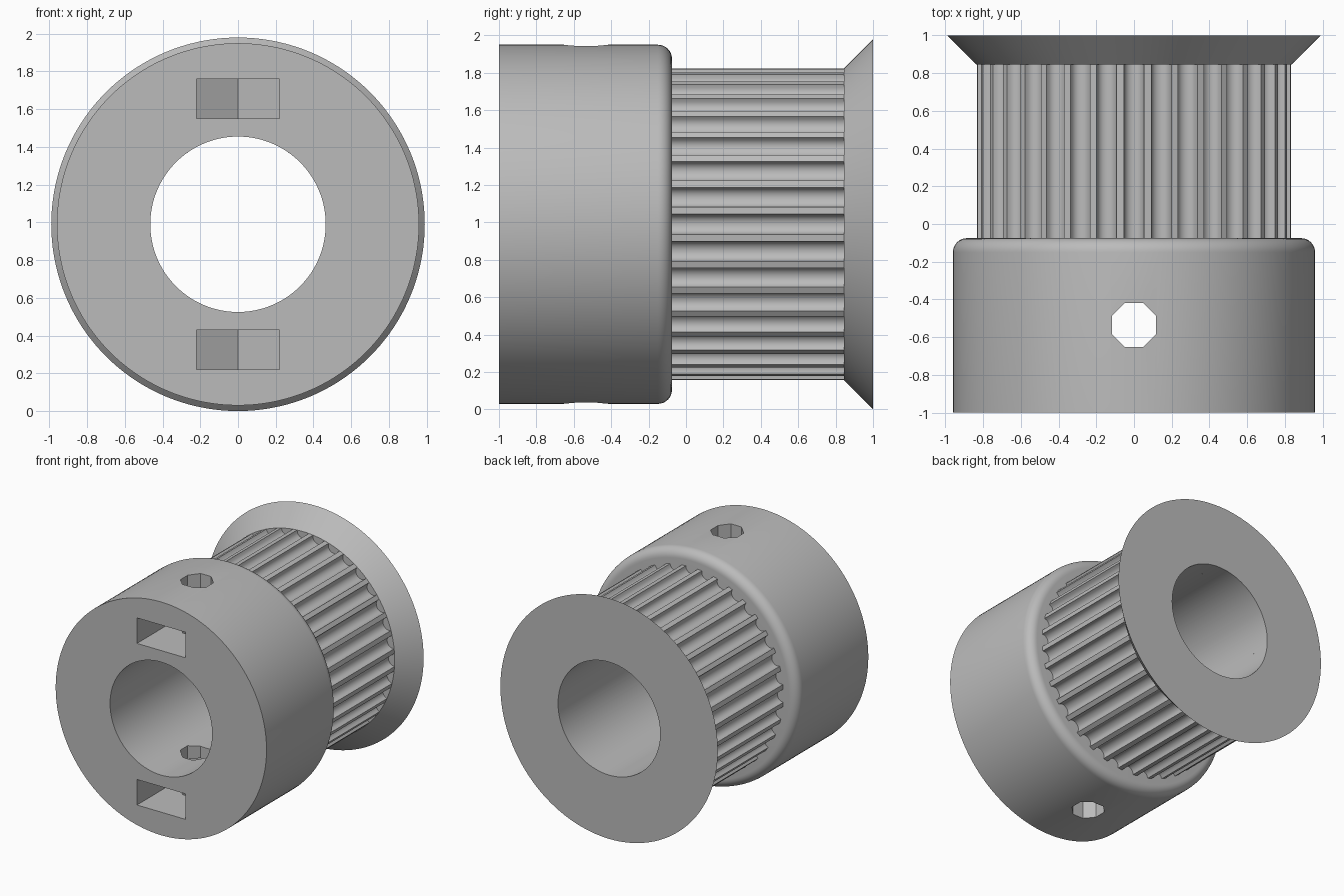
import bpy, bmesh, math
from mathutils import Vector

cube = bpy.data.objects.get("Cube")
if cube:
    bpy.data.objects.remove(cube, do_unlink=True)

CZ = 0.99          # height of the shaft axis
BORE = 0.465
TIP = 0.835        # tooth tip radius
TEETH = 36
SEG = 144

grey = bpy.data.materials.new("plain grey")
grey.use_nodes = True
grey.diffuse_color = (0.5, 0.5, 0.5, 1)
grey.node_tree.nodes["Principled BSDF"].inputs["Base Color"].default_value = (0.5, 0.5, 0.5, 1)


def finish(name, bm):
    bmesh.ops.recalc_face_normals(bm, faces=bm.faces)
    mesh = bpy.data.meshes.new(name)
    bm.to_mesh(mesh)
    bm.free()
    mesh.materials.append(grey)
    ob = bpy.data.objects.new(name, mesh)
    bpy.context.collection.objects.link(ob)
    return ob


def loft(name, rings, closed):
    """Join equal rings of points with quads; closed joins last to first."""
    bm = bmesh.new()
    loops = [[bm.verts.new(p) for p in ring] for ring in rings]
    pairs = list(zip(loops, loops[1:]))
    if closed:
        pairs.append((loops[-1], loops[0]))
    for a, b in pairs:
        for i in range(len(a)):
            j = (i + 1) % len(a)
            bm.faces.new((a[i], a[j], b[j], b[i]))
    return finish(name, bm)


def polar(r, a, y):
    return Vector((r * math.cos(a), y, CZ + r * math.sin(a)))


def lathe(name, profile):
    """Revolve a closed (radius, y) profile about the shaft axis."""
    angles = [math.tau * i / SEG for i in range(SEG)]
    return loft(name, [[polar(r, a, y) for a in angles] for r, y in profile], True)


def prism(name, outline, z0, z1):
    bm = bmesh.new()
    base = bm.faces.new([bm.verts.new((x, y, z0)) for x, y in outline])
    top = bmesh.ops.extrude_face_region(bm, geom=[base])["geom"]
    verts = [v for v in top if isinstance(v, bmesh.types.BMVert)]
    bmesh.ops.translate(bm, verts=verts, vec=(0, 0, z1 - z0))
    return finish(name, bm)


def cut(target, cutter):
    mod = target.modifiers.new("cut", 'BOOLEAN')
    mod.operation, mod.solver, mod.object = 'DIFFERENCE', 'EXACT', cutter
    bpy.context.view_layer.objects.active = target
    bpy.ops.object.modifier_apply(modifier=mod.name)
    bpy.data.objects.remove(cutter, do_unlink=True)


# Hub with a rounded rear rim
HUB_R, HUB_END, FILLET = 0.96, -0.075, 0.075
rim = [(HUB_R - FILLET + FILLET * math.cos(t), HUB_END - FILLET + FILLET * math.sin(t))
       for t in (math.pi / 2 * k / 8 for k in range(9))]
hub = lathe("hub", [(BORE, -1), (HUB_R, -1)] + rim + [(BORE, HUB_END)])

# Nut traps open to the front, and the screw hole through both walls
NUT_Y, HALF = -0.535, 0.22
side = HALF / math.sqrt(3)
trap = [(-HALF, -1.1), (HALF, -1.1), (HALF, NUT_Y + side),
        (0, NUT_Y + 2 * side), (-HALF, NUT_Y + side)]
for s in (-1, 1):
    z0, z1 = sorted((CZ + s * 0.56, CZ + s * 0.77))
    cut(hub, prism("nut_trap_cutter", trap, z0, z1))
hole_r = 0.117 / math.cos(math.pi / 8)
octagon = [(hole_r * math.cos(a), NUT_Y + hole_r * math.sin(a))
           for a in (math.pi / 4 * (k + 0.5) for k in range(8))]
cut(hub, prism("screw_hole_cutter", octagon, -0.2, 2.2))

# Toothed barrel: round-bottomed grooves separated by narrow lands
STEPS, WIDTH, DEPTH = 10, 0.108, 0.056
outline = []
for tooth in range(TEETH):
    mid = math.tau * tooth / TEETH
    for k in range(STEPS + 1):
        t = math.pi * k / STEPS
        outline.append((TIP - DEPTH * math.sin(t) ** 0.8,
                        mid - math.cos(t) * WIDTH / 2 / TIP))
barrel = loft("toothed_barrel", [
    [polar(BORE, a, HUB_END) for r, a in outline],
    [polar(r, a, HUB_END) for r, a in outline],
    [polar(r, a, 0.845) for r, a in outline],
    [polar(BORE, a, 0.845) for r, a in outline]], True)

# Flared belt flange
flange = lathe("belt_flange", [(BORE, 0.845), (TIP, 0.845), (0.99, 1), (BORE, 1)])

# Smooth curved surfaces, keep the edges crisp
bpy.ops.object.select_all(action='DESELECT')
for ob in (hub, barrel, flange):
    ob.select_set(True)
bpy.context.view_layer.objects.active = hub
bpy.ops.object.shade_smooth_by_angle(angle=math.radians(28))
